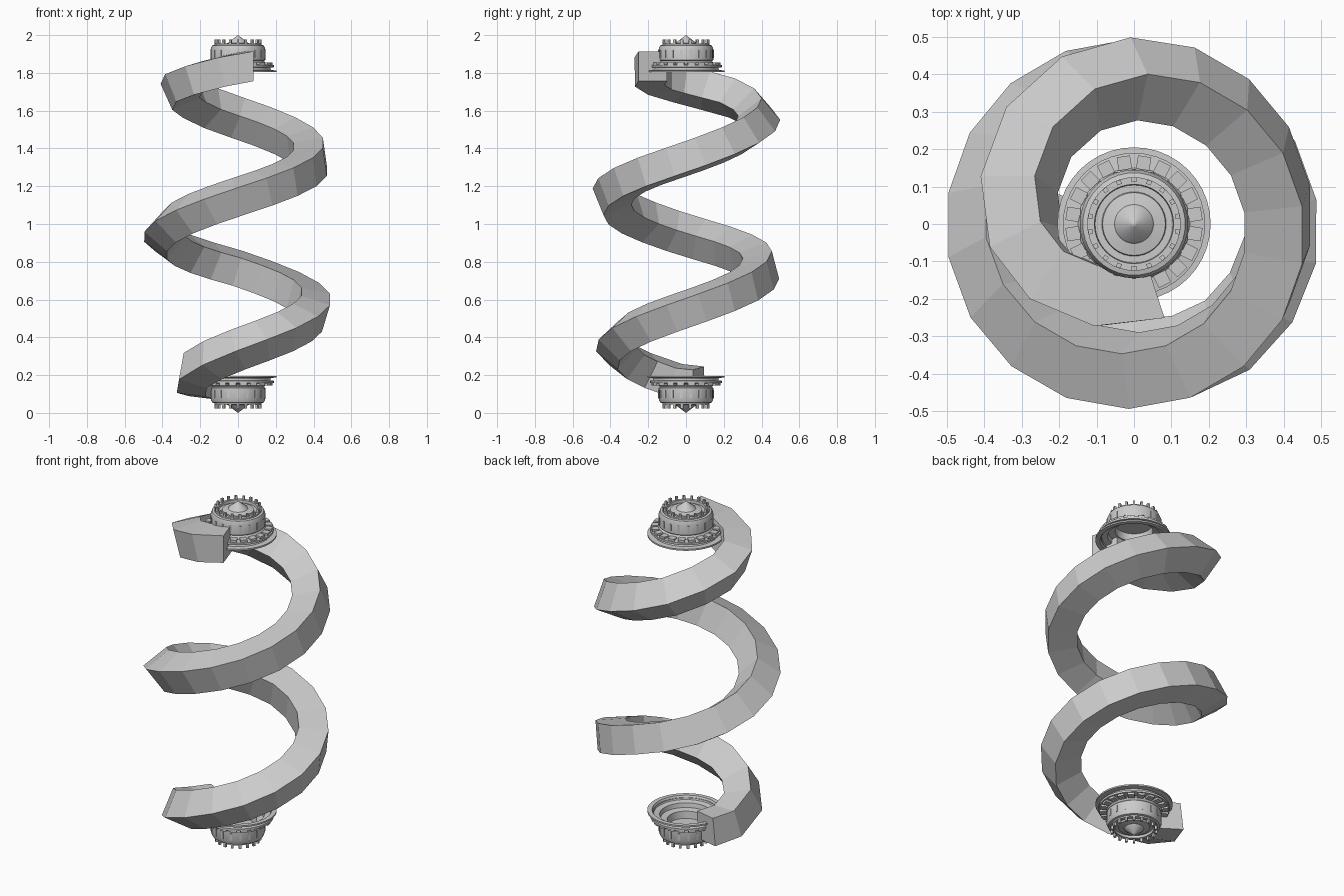
import bpy, bmesh, math
from mathutils import Vector, Matrix

if "Cube" in bpy.data.objects:
    bpy.data.objects.remove(bpy.data.objects["Cube"])


def make_object(name, bm):
    bmesh.ops.recalc_face_normals(bm, faces=bm.faces)
    me = bpy.data.meshes.new(name)
    bm.to_mesh(me)
    bm.free()
    ob = bpy.data.objects.new(name, me)
    bpy.context.collection.objects.link(ob)
    return ob


def interp(keys, a, col):
    for p, q in zip(keys, keys[1:]):
        if a <= q[0]:
            t = (a - p[0]) / (q[0] - p[0])
            return p[col] + (q[col] - p[col]) * t
    return keys[-1][col]


# Spiral bar: square section carried along a helix without added twist
# keys: angle, radius, height
KEYS = [(159, .19, .158), (193, .24, .172), (222, .305, .225), (247, .34, .28), (270, .365, .335),
        (310, .388, .43), (350, .397, .525), (450, .397, .765), (540, .392, .94), (630, .392, 1.145),
        (720, .388, 1.345), (790, .39, 1.515), (820, .387, 1.585), (855, .355, 1.665), (900, .302, 1.735),
        (930, .255, 1.77), (968, .208, 1.808), (1008, .185, 1.835)]
HALF = .079
angles = [159, 193, 222, 247]
angles += [270 + 20 * i for i in range(27)]
angles += [810, 832, 856, 881, 907, 933, 968, 1008]


def centre(a):
    r, t = interp(KEYS, a, 1), math.radians(a)
    return Vector((r * math.cos(t), r * math.sin(t), interp(KEYS, a, 2)))


def spiral_bar():
    bm = bmesh.new()
    pts = [centre(a) for a in angles][::-1]          # start at the top end
    n = len(pts)
    t_end = math.radians(1008)
    side = Vector((math.cos(t_end), math.sin(t_end), 0))
    tan_old = side.cross(Vector((0, 0, 1)))
    rings = []
    for i, p in enumerate(pts):
        if i == 0:
            tan = tan_old
        elif i == n - 1:
            a = math.radians(159)
            tan = Vector((math.sin(a), -math.cos(a), 0)).lerp((p - pts[i - 1]).normalized(), .2)
        else:
            tan = (p - pts[i - 1]).normalized() + (pts[i + 1] - p).normalized()
        tan.normalize()
        side = tan_old.rotation_difference(tan) @ side
        up = tan.cross(side)
        tan_old = tan
        rings.append([bm.verts.new(p + HALF * (u * side + v * up))
                      for u, v in ((1, 1), (-1, 1), (-1, -1), (1, -1))])
    for a, b in zip(rings, rings[1:]):
        for k in range(4):
            bm.faces.new((a[k], a[k - 1], b[k - 1], b[k]))
    bm.faces.new(rings[0])
    bm.faces.new(rings[-1])
    return make_object("spiral_bar", bm)


# Socket shell: stepped hollow bowl with a pointed cone on top
PROFILE = [(0, .10), (.095, .10), (.10, .06), (.135, .055), (.14, .03), (.17, .025), (.18, .004),
           (.205, .004), (.205, .013), (.172, .015), (.172, .028), (.19, .03), (.19, .042),
           (.15, .046), (.138, .062), (.145, .068), (.145, .125), (.137, .145), (.125, .148),
           (.125, .156), (.106, .156), (.104, .142), (.086, .142), (.084, .152), (.052, .158),
           (.048, .164), (.008, .194), (0, .2)]


def lathe(name, profile, n=40):
    bm = bmesh.new()
    rings = []
    for r, z in profile:
        if r == 0:
            rings.append([bm.verts.new((0, 0, z))] * n)
        else:
            rings.append([bm.verts.new((r * math.cos(math.tau * i / n), r * math.sin(math.tau * i / n), z))
                          for i in range(n)])
    for a, b in zip(rings, rings[1:]):
        for i in range(n):
            j = (i + 1) % n
            bm.faces.new(list(dict.fromkeys((a[i], a[j], b[j], b[i]))))
    return make_object(name, bm)


def block_ring(name, count, radius, z, size):
    bm = bmesh.new()
    for i in range(count):
        m = (Matrix.Rotation(math.tau * (i + .5) / count, 4, 'Z') @ Matrix.Translation((radius, 0, z))
             @ Matrix.Diagonal((*size, 1)))
        bmesh.ops.create_cube(bm, size=1, matrix=m)
    return make_object(name, bm)


def socket(prefix, flip):
    parts = [lathe(prefix + "_socket", PROFILE),
             block_ring(prefix + "_crown_teeth", 18, .118, .16, (.012, .013, .034)),
             block_ring(prefix + "_flange_blocks", 20, .165, .047, (.036, .036, .016)),
             block_ring(prefix + "_body_ribs", 18, .143, .1, (.008, .012, .04))]
    base = Matrix.Translation((0, 0, 1.8))
    if flip:
        base = Matrix.Translation((0, 0, .2)) @ Matrix.Rotation(math.pi, 4, 'X')
    for ob in parts:
        ob.matrix_world = base
    bpy.ops.object.select_all(action='DESELECT')
    parts[0].select_set(True)
    bpy.context.view_layer.objects.active = parts[0]
    bpy.ops.object.shade_smooth_by_angle(angle=math.radians(25))


spiral_bar()
socket("top", False)
socket("bottom", True)
